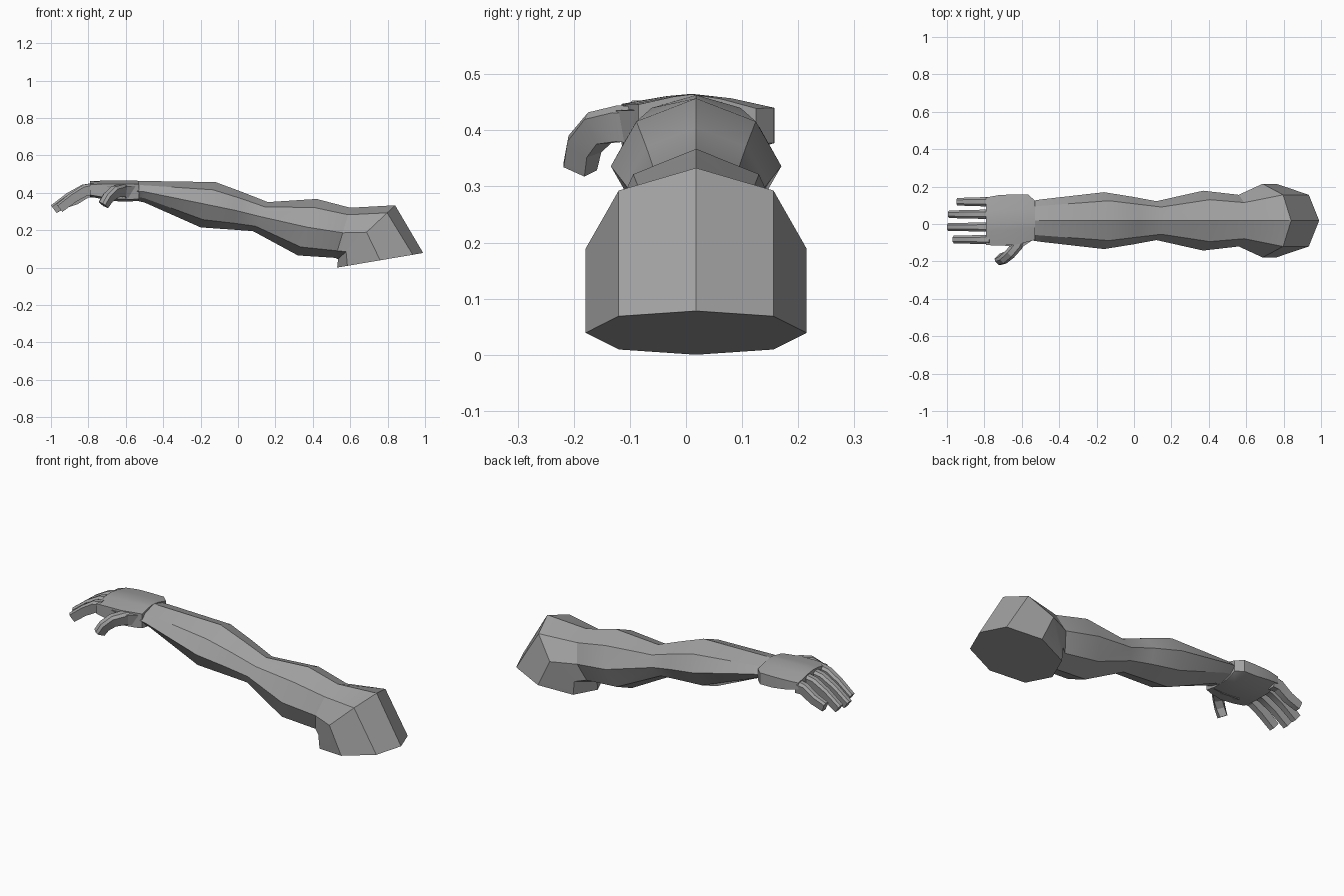
import bpy, bmesh, math
from mathutils import Vector

if "Cube" in bpy.data.objects:
    bpy.data.objects.remove(bpy.data.objects["Cube"])

skin = bpy.data.materials.new("grey_skin")
skin.diffuse_color = (0.36, 0.36, 0.36, 1)
skin.use_nodes = True
skin.node_tree.nodes["Principled BSDF"].inputs["Base Color"].default_value = skin.diffuse_color
YC = 0.018  # centre line of the arm


def loft(name, rings):
    """Bridge matching rings of points and cap both ends."""
    bm = bmesh.new()
    loops = [[bm.verts.new(p) for p in r] for r in rings]
    n = len(loops[0])
    for a, b in zip(loops, loops[1:]):
        for i in range(n):
            j = (i + 1) % n
            bm.faces.new((a[i], a[j], b[j], b[i]))
    bm.faces.new(loops[0][::-1])
    bm.faces.new(loops[-1])
    bmesh.ops.recalc_face_normals(bm, faces=bm.faces[:])
    me = bpy.data.meshes.new(name)
    bm.to_mesh(me)
    bm.free()
    me.materials.append(skin)
    ob = bpy.data.objects.new(name, me)
    bpy.context.collection.objects.link(ob)
    bpy.ops.object.select_all(action='DESELECT')
    ob.select_set(True)
    bpy.context.view_layer.objects.active = ob
    bpy.ops.object.shade_smooth_by_angle(angle=math.radians(25))
    return ob


def arm_ring(xt, zt, xb, zb, half, shoulder):
    """Tilted octagon between a top point and a bottom point."""
    prof = [(0, 0), (shoulder, .7), (.5, 1), (1 - shoulder, .7),
            (1, 0), (1 - shoulder, -.7), (.5, -1), (shoulder, -.7)]
    return [(xt + (xb - xt) * t, YC + half * w, zt + (zb - zt) * t) for t, w in prof]


def tube(name, path, width, height, side):
    """Six-sided digit along a path, tapering to the tip."""
    pts = [Vector(p) for p in path]
    side = Vector(side).normalized()
    rings = []
    for i, p in enumerate(pts):
        d = (pts[min(i + 1, len(pts) - 1)] - pts[max(i - 1, 0)]).normalized()
        up = d.cross(side).normalized()
        s = up.cross(d)
        k = 1 - 0.22 * i / (len(pts) - 1)
        rings.append([p + s * (u * width * k) + up * (v * height * k) for u, v in
                      ((-.5, -.3), (-.25, -.5), (.25, -.5), (.5, -.3), (.35, .5), (-.35, .5))])
    return loft(name, rings)


# Arm from wrist to the cut at the shoulder: top x z, bottom x z, half width
loft("arm", [arm_ring(*r) for r in (
    (-.56, .463, -.54, .357, .105, .2),
    (-.50, .463, -.50, .348, .113, .2),
    (-.12, .457, -.20, .215, .152, .17),
    (.02, .405, -.03, .203, .127, .17),
    (.16, .350, .08, .195, .104, .17),
    (.42, .367, .32, .065, .160, .15),
    (.60, .320, .52, .052, .138, .14),
    (.84, .333, .535, .045, .197, .14),
    (.99, .078, .530, .000, .197, .12))])


# Hand: x, y min, y max, bottom z, top z
def palm_ring(x, y0, y1, zb, zt):
    a, b = y0 + (y1 - y0) * .3, y0 + (y1 - y0) * .7
    return [(x, y0, zt - .018), (x, a, zt - .004), (x, .01, zt), (x, b, zt - .008),
            (x, y1, zt - .025), (x, y1, zb + .022), (x, b, zb), (x, a, zb), (x, y0, zb + .01)]


loft("palm", [palm_ring(*r) for r in (
    (-.53, -.085, .125, .357, .464),
    (-.565, -.095, .157, .355, .465),
    (-.64, -.112, .158, .356, .465),
    (-.72, -.115, .155, .366, .465),
    (-.79, -.113, .142, .378, .462))])

# Four curled fingers: centre y, tip x, drop
for name, y, tip, dz in (("index_finger", -.083, -.955, .0), ("middle_finger", -.016, -.985, .006),
                         ("ring_finger", .052, -.98, .004), ("little_finger", .119, -.94, -.008)):
    length = tip + .77
    z = .420 + (-.012 if y > .1 else 0)
    tube(name, [(-.77, y, z), (-.77 + length * .25, y, z - .006),
                (-.77 + length * .6, y, z - .045), (tip, y, .318 + (.012 if y > .1 else 0) - dz)],
         .052, .066, (0, 1, 0))

# Thumb reaching out and curling down
tube("thumb", [(-.595, -.05, .408), (-.625, -.115, .412), (-.66, -.155, .405),
               (-.695, -.182, .375), (-.72, -.190, .335)], .065, .068, (-.8, .5, 0))

# Pad at the thumb base
loft("thumb_pad", [[(x, -.06, .44), (x, y, .435), (x, y + .015, .375), (x, -.04, zb)]
                   for x, y, zb in ((-.54, -.085, .356), (-.60, -.125, .352), (-.70, -.115, .358))])
